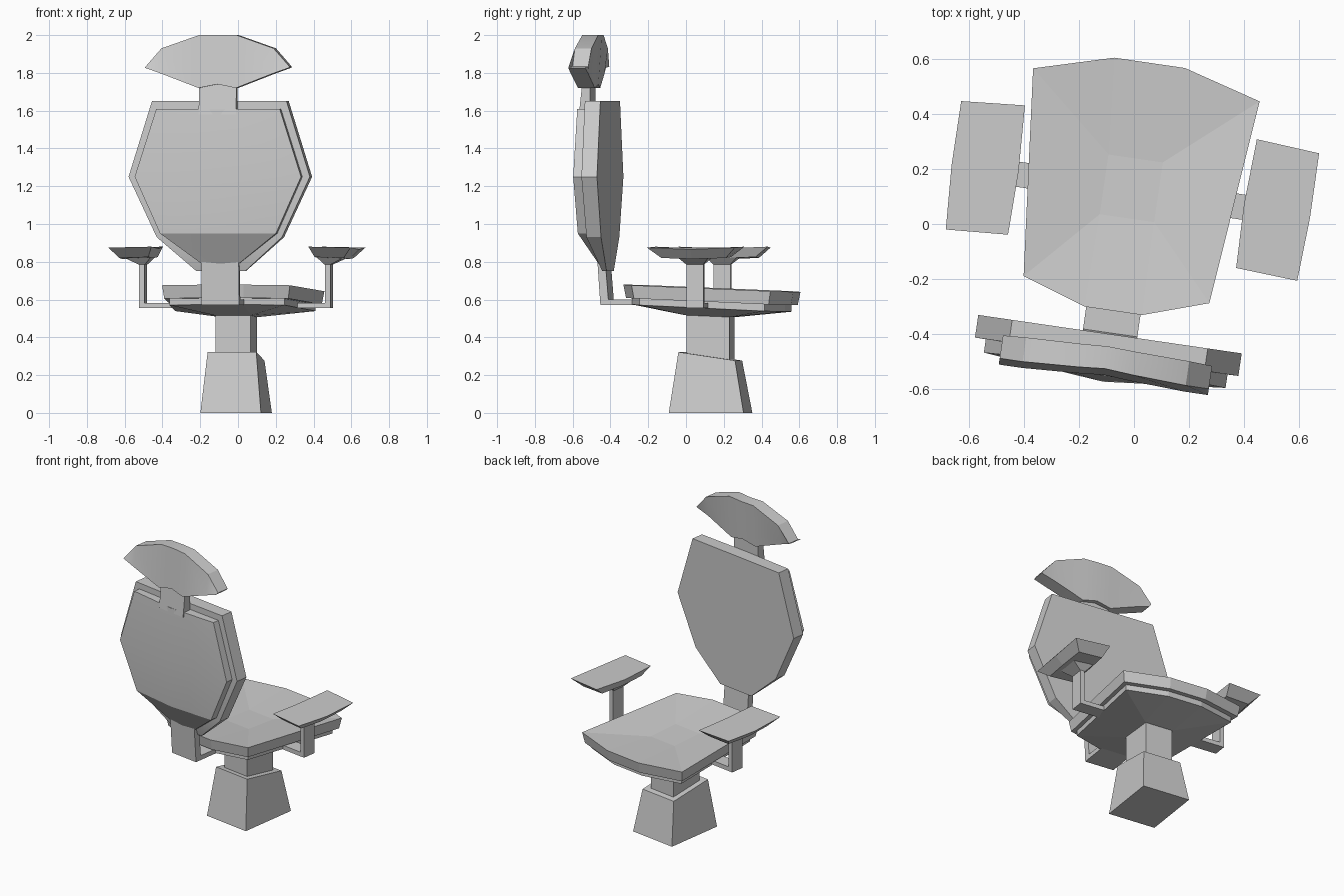
import bpy, bmesh, math
from mathutils import Matrix

if "Cube" in bpy.data.objects:
    bpy.data.objects.remove(bpy.data.objects["Cube"])

# whole chair is turned slightly about z
PLACE = Matrix.Translation((-0.01, 0.13, 0)) @ Matrix.Rotation(math.radians(-8.3), 4, 'Z')


def loft(name, loops, smooth=False):
    """Skin a list of equal-length point loops and cap both ends."""
    bm = bmesh.new()
    rings = [[bm.verts.new(p) for p in lp] for lp in loops]
    for a, b in zip(rings, rings[1:]):
        n = len(a)
        for i in range(n):
            bm.faces.new((a[i], a[(i + 1) % n], b[(i + 1) % n], b[i]))
    bm.faces.new(rings[0][::-1])
    bm.faces.new(rings[-1])
    bmesh.ops.remove_doubles(bm, verts=bm.verts[:], dist=0.0005)
    bmesh.ops.recalc_face_normals(bm, faces=bm.faces[:])
    bm.transform(PLACE)
    me = bpy.data.meshes.new(name)
    bm.to_mesh(me)
    bm.free()
    ob = bpy.data.objects.new(name, me)
    bpy.context.collection.objects.link(ob)
    if smooth:
        bpy.ops.object.select_all(action='DESELECT')
        ob.select_set(True)
        bpy.context.view_layer.objects.active = ob
        bpy.ops.object.shade_smooth_by_angle(angle=math.radians(20))
    return ob


def rect(x0, x1, y0, y1, z, z_far=None):
    """Horizontal rectangle; z_far lifts or drops the +y edge."""
    zf = z if z_far is None else z_far
    return [(x0, y0, z), (x1, y0, z), (x1, y1, zf), (x0, y1, zf)]


# pedestal and column
loft("pedestal", [rect(-.162, .162, -.2, .2, 0), rect(-.13, .13, -.153, .15, .322, .277)])
loft("column", [rect(-.094, .094, -.115, .115, .25), rect(-.094, .094, -.115, .115, .53)])

# seat: cushion with a dished top, and a plate under it with a tapered belly
half = [(.342, -.373), (.417, .381), (.13, .462)]
outline = half + [(-x, y) for x, y in half[::-1]] + [(-.106, -.451), (.106, -.451)]
signs = [(1, -1), (1, 1), (1, 1), (-1, 1), (-1, 1), (-1, -1), (-1, -1), (1, -1)]


def seat_ring(scale, z0):
    return [(x * scale, y * scale, z0 - .042 * y) for x, y in outline]


def core_ring(hx, hy, z0):
    return [(sx * hx, sy * hy, z0 - .042 * sy * hy) for sx, sy in signs]


loft("seat_cushion", [seat_ring(.97, .59), seat_ring(1, .66), core_ring(.1, .11, .63)])
loft("seat_plate", [core_ring(.1, .12, .512), seat_ring(.9, .555), seat_ring(.9, .595)])

# backrest: each row is height, half width, front, rear edge, rear centre
def back_rows(rows):
    return [[(-w, f, z), (w, f, z), (w, r, z), (0, c, z), (-w, r, z)] for z, w, f, r, c in rows]


loft("back_cushion", back_rows([
    (.75, .13, -.537, -.56, -.56), (.93, .335, -.537, -.615, -.62),
    (1.25, .485, -.537, -.62, -.63), (1.65, .36, -.537, -.62, -.625)]), True)
loft("back_shell", back_rows([
    (.79, .1, -.55, -.585, -.59), (.95, .31, -.6, -.665, -.69),
    (1.25, .445, -.6, -.67, -.712), (1.61, .33, -.6, -.665, -.69)]), True)

# bracket joining backrest and seat
loft("back_stem", [rect(-.1, .1, -.575, -.53, .57), rect(-.1, .1, -.592, -.55, .82)])
loft("back_bar", [rect(-.1, .1, -.57, -.33, .57), rect(-.1, .1, -.57, -.33, .6)])

# headrest and its post
loft("headrest_post", [rect(-.1, .1, -.69, -.63, 1.58), rect(-.1, .1, -.668, -.63, 1.78)])
side = [(.385, 1.827, 1.833, -.69, -.608), (.3, 1.797, 1.93, -.69, -.603), (.1, 1.72, 2, -.68, -.597)]
stations = [(-u, *r) for u, *r in side] + [(0, 1.74, 2, -.672, -.592)] + side[::-1]
loft("headrest", [[(u, r - .015, zb), (u, f - .008, zb), (u, f + .01, zt), (u, r + .008, zt)]
                  for u, zb, zt, r, f in stations], True)

# armrests, mirrored left and right
pad_top = [(.42, -.232, .88), (.647, -.246, .875), (.66, -.012, .865),
           (.659, .225, .875), (.427, .243, .88), (.415, 0, .87)]
pad_low = [(.445, -.17, .825), (.6, -.175, .82), (.61, -.01, .815),
           (.605, .17, .82), (.445, .175, .825), (.44, 0, .82)]
for s, tag in ((1, "right"), (-1, "left")):
    def flip(loops):
        return [[(s * x, y, z) for x, y, z in lp] for lp in loops]
    loft("armrest_pad_" + tag, flip([pad_low, pad_top]))
    loft("armrest_flare_" + tag, flip([rect(.48, .512, -.055, .035, .785),
                                       rect(.445, .59, -.09, .075, .823)]))
    loft("armrest_post_" + tag, flip([rect(.483, .512, -.055, .037, .555),
                                      rect(.483, .512, -.055, .037, .8)]))
    loft("armrest_bar_" + tag, flip([rect(.3, .5, -.055, .037, .555),
                                     rect(.3, .5, -.055, .037, .583)]))
